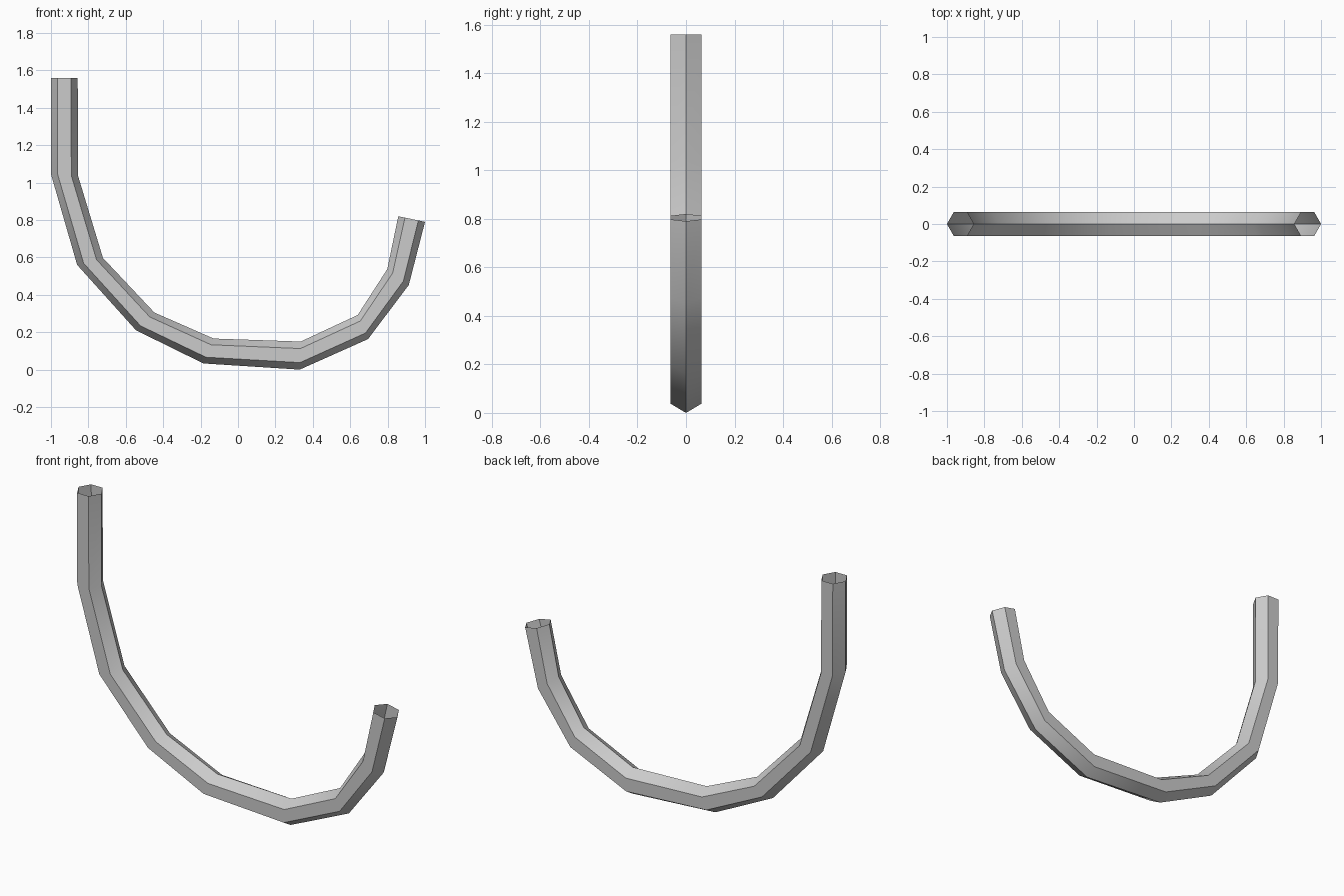
import bpy, bmesh, math

if "Cube" in bpy.data.objects:
    bpy.data.objects.remove(bpy.data.objects["Cube"])

# Outer and inner rim of the curved tube in the x-z plane, one pair per ring
outer = [(-1.0, 1.56), (-1.0, 1.045), (-0.86, 0.56), (-0.545, 0.21), (-0.185, 0.033),
         (0.33, 0.0), (0.695, 0.163), (0.913, 0.452), (1.0, 0.79)]
inner = [(-0.857, 1.56), (-0.855, 1.035), (-0.722, 0.597), (-0.447, 0.305), (-0.13, 0.166),
         (0.335, 0.15), (0.64, 0.292), (0.798, 0.537), (0.857, 0.82)]
HALF_WIDTH = 0.063

# Hexagonal section: fraction from outer to inner rim, and y offset
hexagon = [((1 - math.cos(math.radians(60 * i))) / 2,
            HALF_WIDTH * math.sin(math.radians(60 * i)) / math.sin(math.radians(60)))
           for i in range(6)]

# Sweep the section along the rings, leaving both ends open
bm = bmesh.new()
rings = []
for (ox, oz), (ix, iz) in zip(outer, inner):
    rings.append([bm.verts.new((ox + (ix - ox) * t, y, oz + (iz - oz) * t))
                  for t, y in hexagon])
for a, b in zip(rings, rings[1:]):
    for i in range(6):
        j = (i + 1) % 6
        bm.faces.new((a[i], a[j], b[j], b[i]))
bmesh.ops.recalc_face_normals(bm, faces=bm.faces)

# Make sure the normals point away from the tube's core
f = max(bm.faces, key=lambda f: f.calc_center_median().y)
if f.normal.y < 0:
    bmesh.ops.reverse_faces(bm, faces=bm.faces)

mesh = bpy.data.meshes.new("curved_hex_tube")
bm.to_mesh(mesh)
bm.free()
tube = bpy.data.objects.new("curved_hex_tube", mesh)
bpy.context.collection.objects.link(tube)

# Smooth along the bend, sharp along the six edges
bpy.context.view_layer.objects.active = tube
tube.select_set(True)
bpy.ops.object.shade_smooth_by_angle(angle=math.radians(40))
